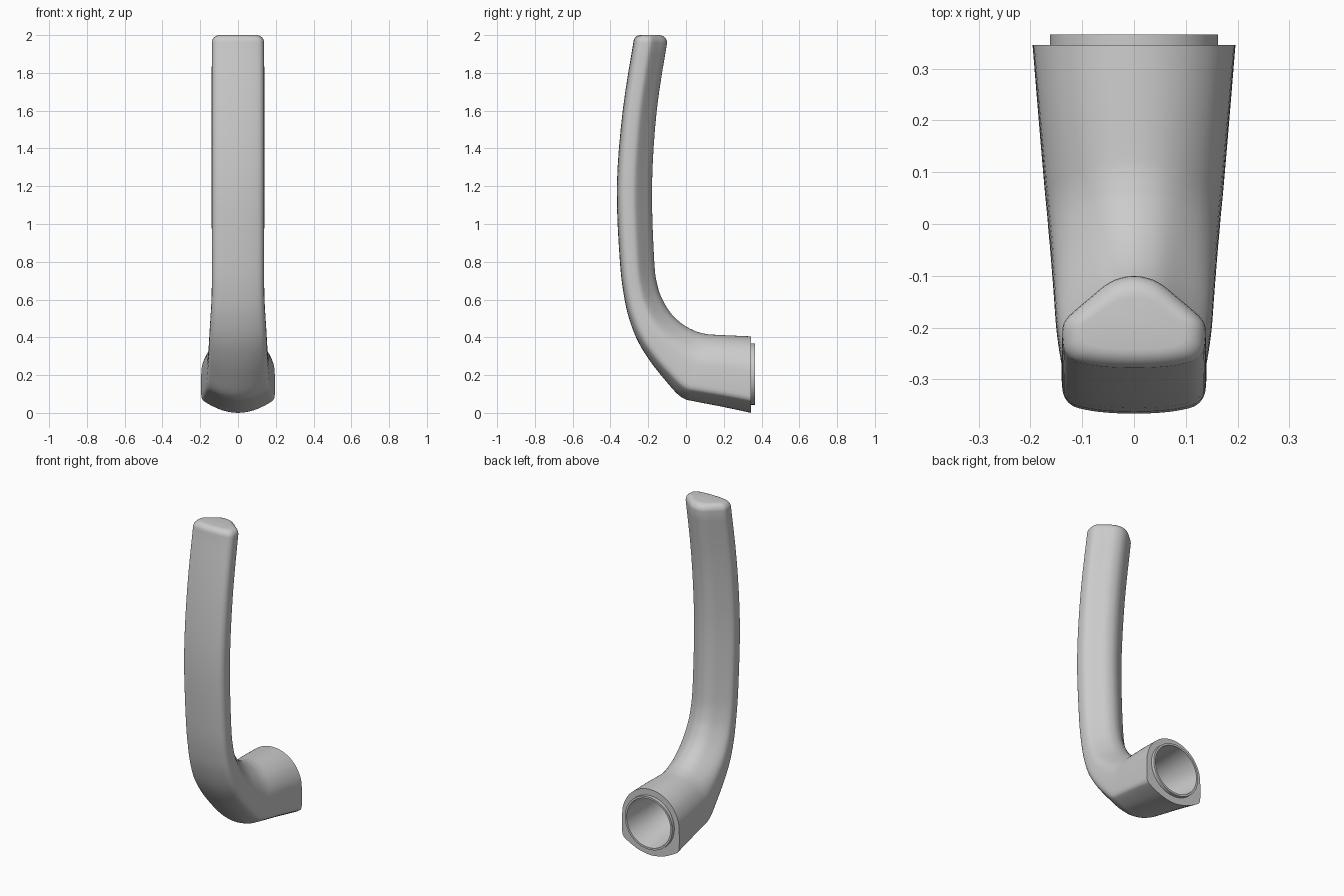
import bpy, bmesh, math
from mathutils import Vector

if "Cube" in bpy.data.objects:
    bpy.data.objects.remove(bpy.data.objects["Cube"])

# Stations along the bend: outer y,z / inner y,z / half width / blend (0 = grip profile, 1 = socket profile)
STATIONS = [
    (-.279, 1.96, -.100, 1.96, .138, 0), (-.335, 1.6, -.155, 1.6, .139, 0),
    (-.366, 1.2, -.180, 1.2, .139, 0), (-.350, .8, -.168, .8, .138, 0),
    (-.325, .60, -.150, .67, .139, .05), (-.295, .48, -.122, .595, .144, .15),
    (-.250, .37, -.078, .525, .150, .3), (-.180, .26, -.015, .467, .155, .5),
    (-.095, .155, .045, .435, .161, .7), (-.045, .10, .075, .425, .165, .8),
    (-.005, .073, .10, .419, .168, .88), (.04, .062, .13, .415, .172, .93),
    (.20, .031, .23, .410, .184, 1), (.345, 0, .345, .405, .195, 1)]

# Half cross-sections (x / half width, position from outer to inner side)
GRIP = [(0, 0), (.4, .012), (.7, .045), (.87, .09), (.97, .18), (1, .30), (1, .43),
        (.96, .52), (.85, .61), (.62, .76), (.40, .90), (.22, .97), (0, 1)]
SOCKET = [(0, 0), (.4, .03), (.7, .09), (.9, .145), (.97, .18), (1, .25), (1, .48)]
SOCKET += [(math.cos(math.radians(a)), .51 + .49 * math.sin(math.radians(a)))
           for a in (15, 35, 52, 66, 78, 90)]


def smooth_path(points, steps, closed=False):
    """Catmull-Rom resampling of tuples."""
    n, out = len(points), []
    pts = [Vector(p) for p in points]
    get = (lambda i: pts[i % n]) if closed else (lambda i: pts[max(0, min(n - 1, i))])
    for i in range(n if closed else n - 1):
        a, b, c, d = (get(i + k) for k in (-1, 0, 1, 2))
        for s in range(steps):
            t = s / steps
            out.append(.5 * (2 * b + (c - a) * t + (2 * a - 5 * b + 4 * c - d) * t * t
                             + (3 * b - a - 3 * c + d) * t ** 3))
    if not closed:
        out.append(pts[-1])
    return out


def full_profile(half):
    return smooth_path(half + [(-x, t) for x, t in half[-2:0:-1]], 3, True)


grip, socket = full_profile(GRIP), full_profile(SOCKET)


def section(st):
    oy, oz, iy, iz, w, b = st
    ring = []
    for g, s in zip(grip, socket):
        x, t = g.lerp(s, b)
        ring.append(Vector((x * w, oy + (iy - oy) * t, oz + (iz - oz) * t)))
    return ring


body = [section(s) for s in smooth_path(STATIONS, 4)]

# Rounded top cap: shrink the first section along a quarter circle
r, top = .04, body[0]
centre = Vector((0, -.195, 1.96))
cap = []
for i in range(6, 0, -1):
    a = i / 6 * math.pi / 2
    inset = r * (1 - math.cos(a))
    ring = []
    for p in top:
        d = p - centre
        q = Vector((d.x * (1 - inset / .138), d.y * (1 - inset / .09), r * math.sin(a)))
        ring.append(centre + q)
    cap.append(ring)

# Socket end: flat rim, protruding lip and tapered bore
cz = .205
angles = [math.atan2(p.z - cz, p.x) for p in body[-1]]


def circle(rad, y, z=cz):
    return [Vector((rad * math.cos(a), y, z + rad * math.sin(a))) for a in angles]


bore = [circle(.162, .345), circle(.162, .366), circle(.150, .366),
        circle(.135, .2, .215), circle(.12, .03, .235)]

bm = bmesh.new()
rings = [[bm.verts.new(p) for p in ring] for ring in cap + body + bore]
for r0, r1 in zip(rings, rings[1:]):
    for i in range(len(r0)):
        j = (i + 1) % len(r0)
        bm.faces.new((r0[i], r0[j], r1[j], r1[i]))
bm.faces.new(rings[0])
bm.faces.new(rings[-1])
bmesh.ops.recalc_face_normals(bm, faces=bm.faces)
mesh = bpy.data.meshes.new("curved_handle")
bm.to_mesh(mesh)
bm.free()

handle = bpy.data.objects.new("curved_handle", mesh)
bpy.context.collection.objects.link(handle)
grey = bpy.data.materials.new("light grey")
grey.diffuse_color = (.6, .6, .6, 1)
grey.use_nodes = True
grey.node_tree.nodes["Principled BSDF"].inputs["Base Color"].default_value = grey.diffuse_color
mesh.materials.append(grey)

bpy.context.view_layer.objects.active = handle
handle.select_set(True)
bpy.ops.object.shade_smooth_by_angle(angle=math.radians(35))
